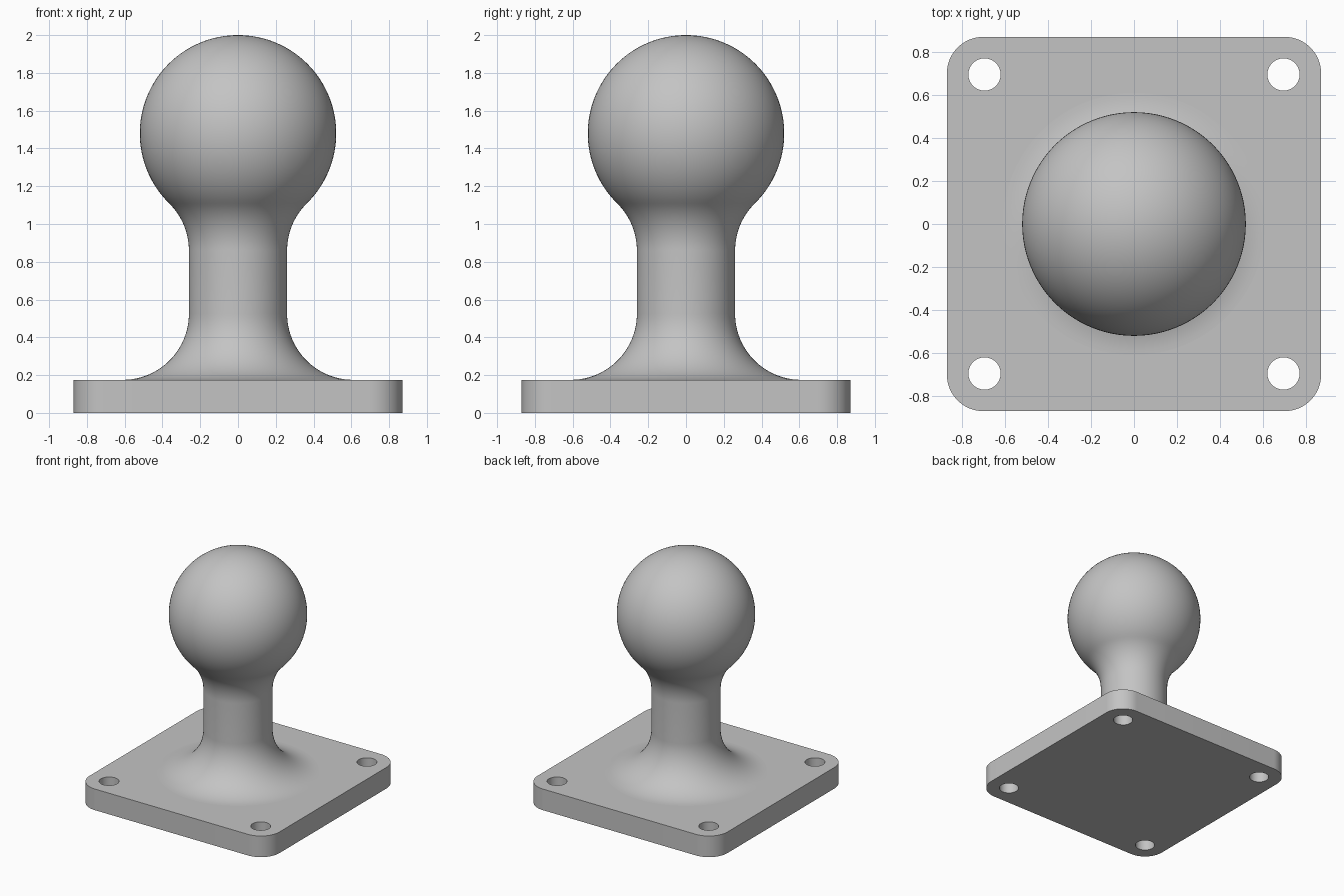
import bpy, bmesh, math

if "Cube" in bpy.data.objects:
    bpy.data.objects.remove(bpy.data.objects["Cube"])

HALF, THICK, CORNER = 0.87, 0.175, 0.17      # base plate
HOLE, HOLE_R = 0.695, 0.075                  # screw holes
BALL_R, NECK_R, FILLET = 0.52, 0.26, 0.35    # ball, neck, both fillets
BALL_Z = 2.0 - BALL_R

grey = bpy.data.materials.new("grey")
grey.diffuse_color = (0.55, 0.55, 0.55, 1)
grey.use_nodes = True
grey.node_tree.nodes["Principled BSDF"].inputs["Base Color"].default_value = grey.diffuse_color


def arc(cx, cy, r, a0, a1, steps):
    """Points on an arc, angles in degrees, both ends included."""
    angles = [math.radians(a0 + (a1 - a0) * i / steps) for i in range(steps + 1)]
    return [(cx + r * math.cos(a), cy + r * math.sin(a)) for a in angles]


def finish(obj, angle):
    obj.data.materials.clear()
    obj.data.materials.append(grey)
    bpy.ops.object.select_all(action='DESELECT')
    obj.select_set(True)
    bpy.context.view_layer.objects.active = obj
    bpy.ops.object.shade_smooth_by_angle(angle=math.radians(angle))


# Base plate: rounded square outline with four round holes, extruded
curve = bpy.data.curves.new("base_plate", 'CURVE')
curve.dimensions = '2D'
curve.fill_mode = 'BOTH'
curve.extrude = THICK / 2
c = HALF - CORNER
outline = []
for k, (sx, sy) in enumerate([(1, 1), (-1, 1), (-1, -1), (1, -1)]):
    outline += arc(sx * c, sy * c, CORNER, 90 * k, 90 * k + 90, 16)
loops = [outline]
for sx in (-1, 1):
    for sy in (-1, 1):
        loops.append(arc(sx * HOLE, sy * HOLE, HOLE_R, 0, 360, 40)[:-1])
for pts in loops:
    spline = curve.splines.new('POLY')
    spline.points.add(len(pts) - 1)
    for p, (x, y) in zip(spline.points, pts):
        p.co = (x, y, 0, 1)
    spline.use_cyclic_u = True
plate = bpy.data.objects.new("base_plate", curve)
bpy.context.collection.objects.link(plate)
plate.location.z = THICK / 2
plate.select_set(True)
bpy.context.view_layer.objects.active = plate
bpy.ops.object.convert(target='MESH')
plate = bpy.context.view_layer.objects.active
bm = bmesh.new()
bm.from_mesh(plate.data)
bmesh.ops.remove_doubles(bm, verts=bm.verts, dist=1e-4)
bmesh.ops.recalc_face_normals(bm, faces=bm.faces)
bm.to_mesh(plate.data)
bm.free()
finish(plate, 30)

# Ball stem: foot fillet, neck, upper fillet and ball as one turned profile
fx = NECK_R + FILLET
drop = math.sqrt((BALL_R + FILLET) ** 2 - fx ** 2)
touch = math.degrees(math.atan2(drop, fx))   # where upper fillet meets ball
profile = arc(fx, THICK + FILLET, FILLET, 270, 180, 24)
profile += arc(fx, BALL_Z - drop, FILLET, 180, 180 - touch, 14)
profile += arc(0, BALL_Z, BALL_R, -touch, 90, 48)[1:]
profile[-1] = (0, 2.0)

bm = bmesh.new()
verts = [bm.verts.new((r, 0, z)) for r, z in profile]
edges = [bm.edges.new(pair) for pair in zip(verts, verts[1:])]
bmesh.ops.spin(bm, geom=verts + edges, axis=(0, 0, 1), cent=(0, 0, 0),
               angle=2 * math.pi, steps=96)
bmesh.ops.remove_doubles(bm, verts=bm.verts, dist=1e-4)
bmesh.ops.recalc_face_normals(bm, faces=bm.faces)
if sum(f.normal.dot(f.calc_center_median() - f.calc_center_median().project((0, 0, 1)))
       for f in bm.faces) < 0:
    bmesh.ops.reverse_faces(bm, faces=bm.faces)
mesh = bpy.data.meshes.new("ball_stem")
bm.to_mesh(mesh)
bm.free()
stem = bpy.data.objects.new("ball_stem", mesh)
bpy.context.collection.objects.link(stem)
finish(stem, 40)
